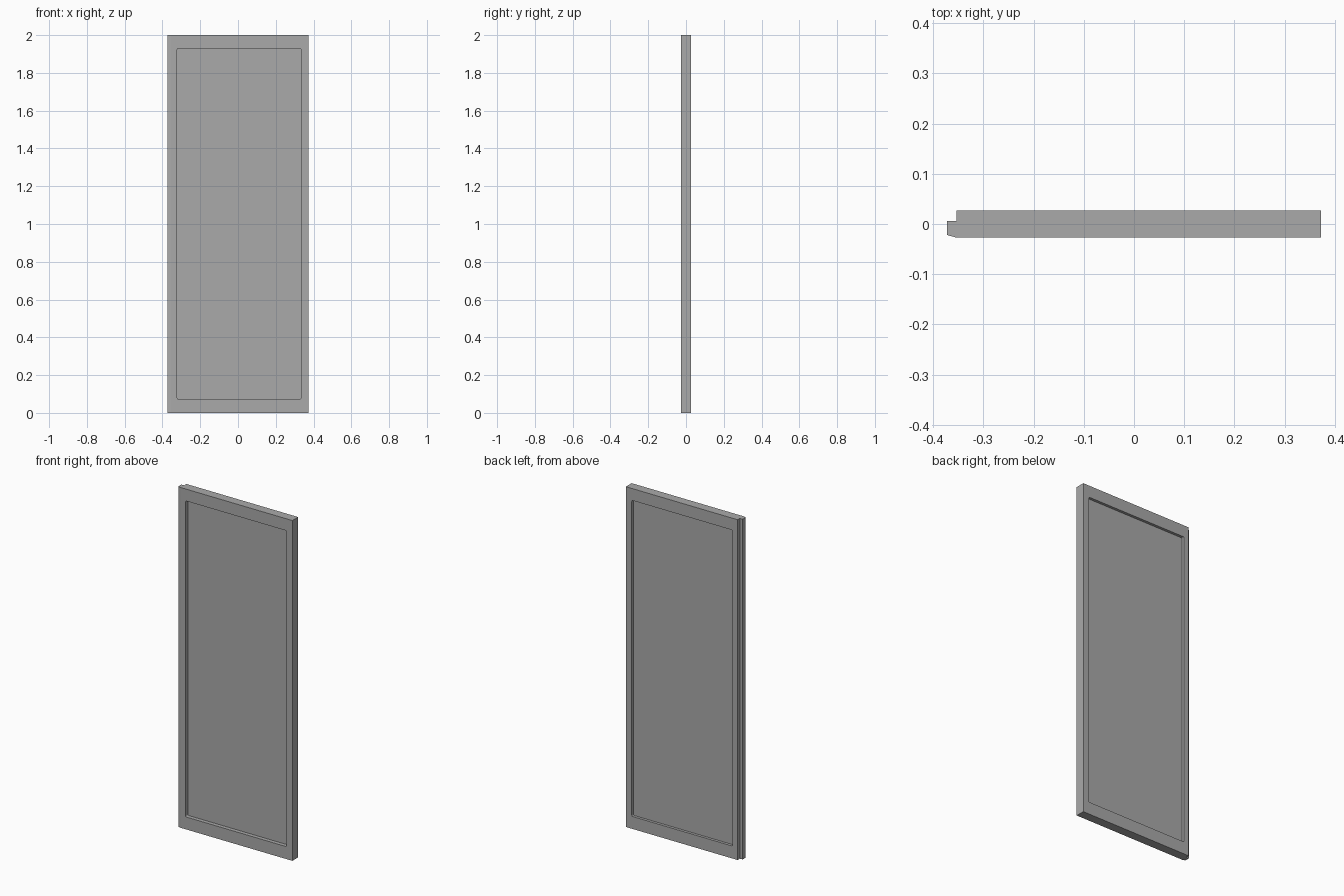
import bpy, bmesh
from mathutils import Vector

if "Cube" in bpy.data.objects:
    bpy.data.objects.remove(bpy.data.objects["Cube"])

H = 2.0            # height
HX, HY = 0.372, 0.027
FRONT_DEPTH, BACK_DEPTH = 0.023, 0.016

grey = bpy.data.materials.new("mid_grey")
grey.diffuse_color = (0.4, 0.4, 0.4, 1)
grey.use_nodes = True
grey.node_tree.nodes["Principled BSDF"].inputs["Base Color"].default_value = grey.diffuse_color


def make_object(name, bm):
    bmesh.ops.recalc_face_normals(bm, faces=bm.faces)
    mesh = bpy.data.meshes.new(name)
    bm.to_mesh(mesh)
    bm.free()
    mesh.materials.append(grey)
    obj = bpy.data.objects.new(name, mesh)
    bpy.context.collection.objects.link(obj)
    return obj


def prism(name, points, z0, z1):
    """Extrude a plan outline upwards."""
    bm = bmesh.new()
    face = bm.faces.new([bm.verts.new((x, y, z0)) for x, y in points])
    ext = bmesh.ops.extrude_face_region(bm, geom=[face])
    verts = [g for g in ext["geom"] if isinstance(g, bmesh.types.BMVert)]
    bmesh.ops.translate(bm, verts=verts, vec=(0, 0, z1 - z0))
    return make_object(name, bm)


def recess_cutter(name, y0, y1):
    """Box with rounded corners in the front view."""
    x0, x1, z0, z1 = -0.322, 0.334, 0.073, 1.93
    bm = bmesh.new()
    bmesh.ops.create_cube(bm, size=1)
    for v in bm.verts:
        v.co = Vector((x1 if v.co.x > 0 else x0,
                       y1 if v.co.y > 0 else y0,
                       z1 if v.co.z > 0 else z0))
    edges = [e for e in bm.edges
             if abs(e.verts[0].co.y - e.verts[1].co.y) > 1e-5]
    bmesh.ops.bevel(bm, geom=edges, offset=0.007, segments=3,
                    profile=0.5, affect='EDGES')
    return make_object(name, bm)


# Door slab with a rebated tongue down the left edge
outline = [(HX, -HY), (HX, HY), (-0.354, HY), (-0.354, 0.006),
           (-HX, 0.006), (-HX, -0.022), (-0.354, -HY)]
door = prism("door_leaf", outline, 0, H)

# Shallow recesses on both faces leave the thin centre panel
cutters = [recess_cutter("front_recess_cutter", -0.2, -HY + FRONT_DEPTH),
           recess_cutter("back_recess_cutter", HY - BACK_DEPTH, 0.2)]
for c in cutters:
    c.hide_render = True
    mod = door.modifiers.new(c.name, 'BOOLEAN')
    mod.operation = 'DIFFERENCE'
    mod.solver = 'EXACT'
    mod.object = c

# Bake the cuts and remove the cutters
bpy.context.view_layer.update()
dg = bpy.context.evaluated_depsgraph_get()
baked = bpy.data.meshes.new_from_object(door.evaluated_get(dg))
door.modifiers.clear()
door.data = baked
baked.materials.clear()
baked.materials.append(grey)
for c in cutters:
    bpy.data.objects.remove(c)
